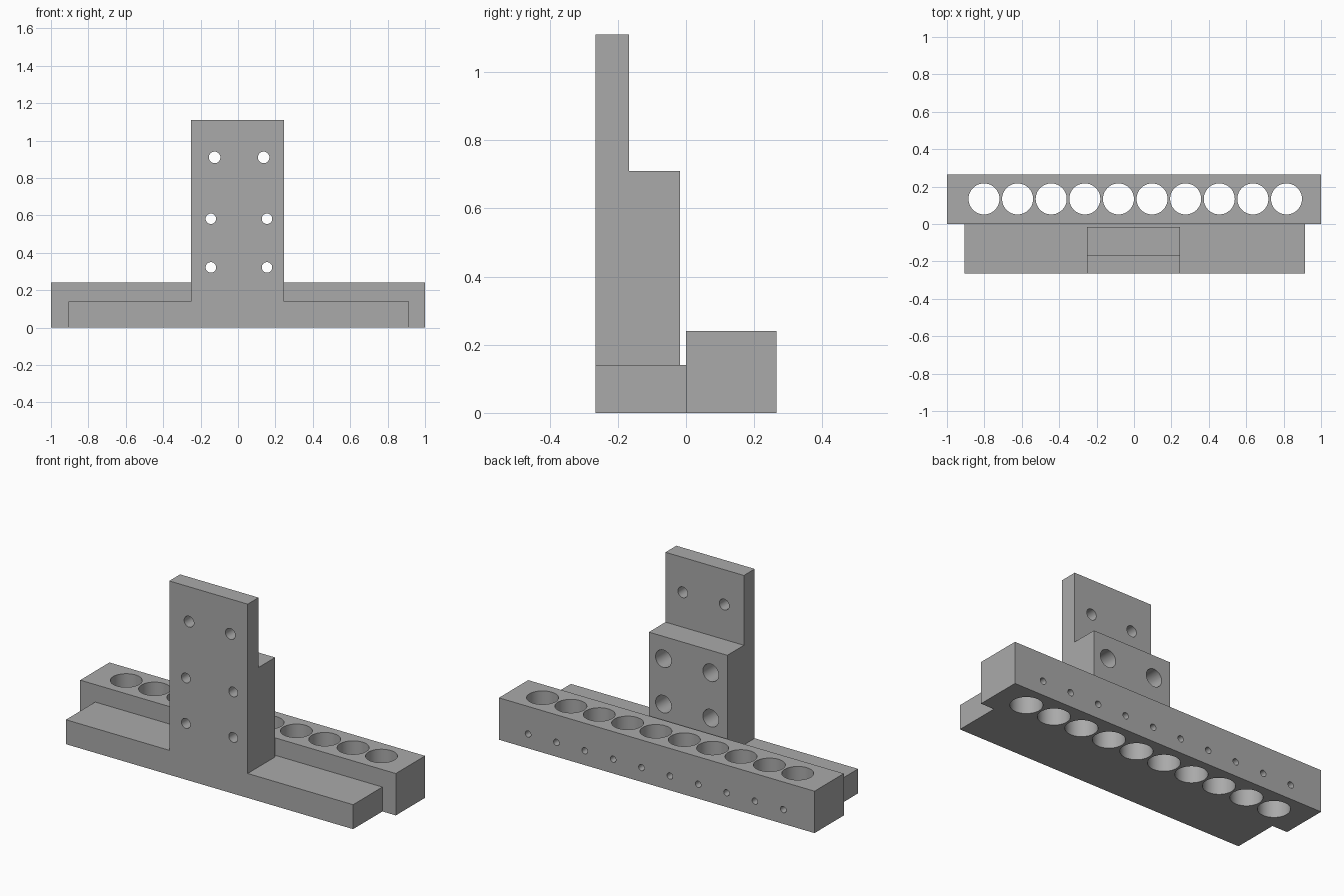
import bpy, bmesh, math
from mathutils import Matrix, Vector

cube = bpy.data.objects.get("Cube")
if cube:
    bpy.data.objects.remove(cube, do_unlink=True)

metal = bpy.data.materials.new("plain_grey")
metal.use_nodes = True
grey = (0.4, 0.4, 0.4, 1)
metal.diffuse_color = grey
metal.node_tree.nodes["Principled BSDF"].inputs["Base Color"].default_value = grey


def add_object(name, bm):
    bmesh.ops.recalc_face_normals(bm, faces=bm.faces)
    mesh = bpy.data.meshes.new(name)
    bm.to_mesh(mesh)
    bm.free()
    mesh.materials.append(metal)
    obj = bpy.data.objects.new(name, mesh)
    bpy.context.collection.objects.link(obj)
    return obj


def extrude_profile(name, profile, x0, x1):
    """Extrude a closed (y, z) profile from x0 to x1."""
    bm = bmesh.new()
    face = bm.faces.new([bm.verts.new((x0, y, z)) for y, z in profile])
    grown = bmesh.ops.extrude_face_region(bm, geom=[face])["geom"]
    verts = [v for v in grown if isinstance(v, bmesh.types.BMVert)]
    bmesh.ops.translate(bm, verts=verts, vec=(x1 - x0, 0, 0))
    return add_object(name, bm)


def rectangle(y0, y1, z0, z1):
    return [(y0, z0), (y1, z0), (y1, z1), (y0, z1)]


def drill(target, holes, radius, segments=48):
    """Cut round holes, each given by its two end points."""
    bm = bmesh.new()
    for start, end in holes:
        start, end = Vector(start), Vector(end)
        axis = end - start
        turn = axis.to_track_quat("Z", "Y").to_matrix().to_4x4()
        bmesh.ops.create_cone(bm, cap_ends=True, segments=segments,
                              radius1=radius, radius2=radius, depth=axis.length,
                              matrix=Matrix.Translation((start + end) / 2) @ turn)
    cutter = add_object("hole_cutter", bm)
    cutter.hide_render = True
    mod = target.modifiers.new("holes", "BOOLEAN")
    mod.operation, mod.solver, mod.object = "DIFFERENCE", "EXACT", cutter
    bpy.ops.object.select_all(action="DESELECT")
    target.select_set(True)
    bpy.context.view_layer.objects.active = target
    bpy.ops.object.modifier_apply(modifier=mod.name)
    bpy.data.objects.remove(cutter, do_unlink=True)


FRONT, BACK = -0.265, 0.265
STEP_BACK, PLATE_BACK = -0.017, -0.167
BASE_TOP, BAR_TOP, STEP_TOP, PLATE_TOP = 0.14, 0.24, 0.71, 1.11

# Base strip and the taller holder bar behind it
base = extrude_profile("base_strip", rectangle(FRONT, 0, 0, BASE_TOP), -0.905, 0.915)
bar = extrude_profile("holder_bar", rectangle(0, BACK, 0, BAR_TOP), -1, 1)

# Stepped upright: thick block below, thin plate above
upright = extrude_profile("mounting_upright", [
    (FRONT, BASE_TOP), (STEP_BACK, BASE_TOP), (STEP_BACK, STEP_TOP),
    (PLATE_BACK, STEP_TOP), (PLATE_BACK, PLATE_TOP), (FRONT, PLATE_TOP)],
    -0.25, 0.247)

# Row of vertical sockets with a set-screw hole from the back into each
row = [-0.802 + 0.1797 * i for i in range(10)]
socket_y = 0.134
drill(bar, [((x, socket_y, -0.1), (x, socket_y, 0.4)) for x in row], 0.083)
drill(bar, [((x, socket_y, 0.082), (x, 0.4, 0.082)) for x in row], 0.018, 24)

# Bolt holes through the upright, counterbored from the back of the block
top_bolts = [(-0.125, 0.91), (0.137, 0.91)]
block_bolts = [(x, z) for x in (-0.145, 0.155) for z in (0.322, 0.582)]
drill(upright, [((x, -0.4, z), (x, 0.1, z)) for x, z in top_bolts], 0.031, 32)
drill(upright, [((x, -0.4, z), (x, 0.1, z)) for x, z in block_bolts], 0.028, 32)
drill(upright, [((x, -0.165, z), (x, 0.1, z)) for x, z in block_bolts], 0.05, 32)

# Smooth hole walls, keep the edges crisp
for obj in (base, bar, upright):
    obj.select_set(True)
    bpy.context.view_layer.objects.active = obj
bpy.ops.object.shade_smooth_by_angle(angle=math.radians(30))
